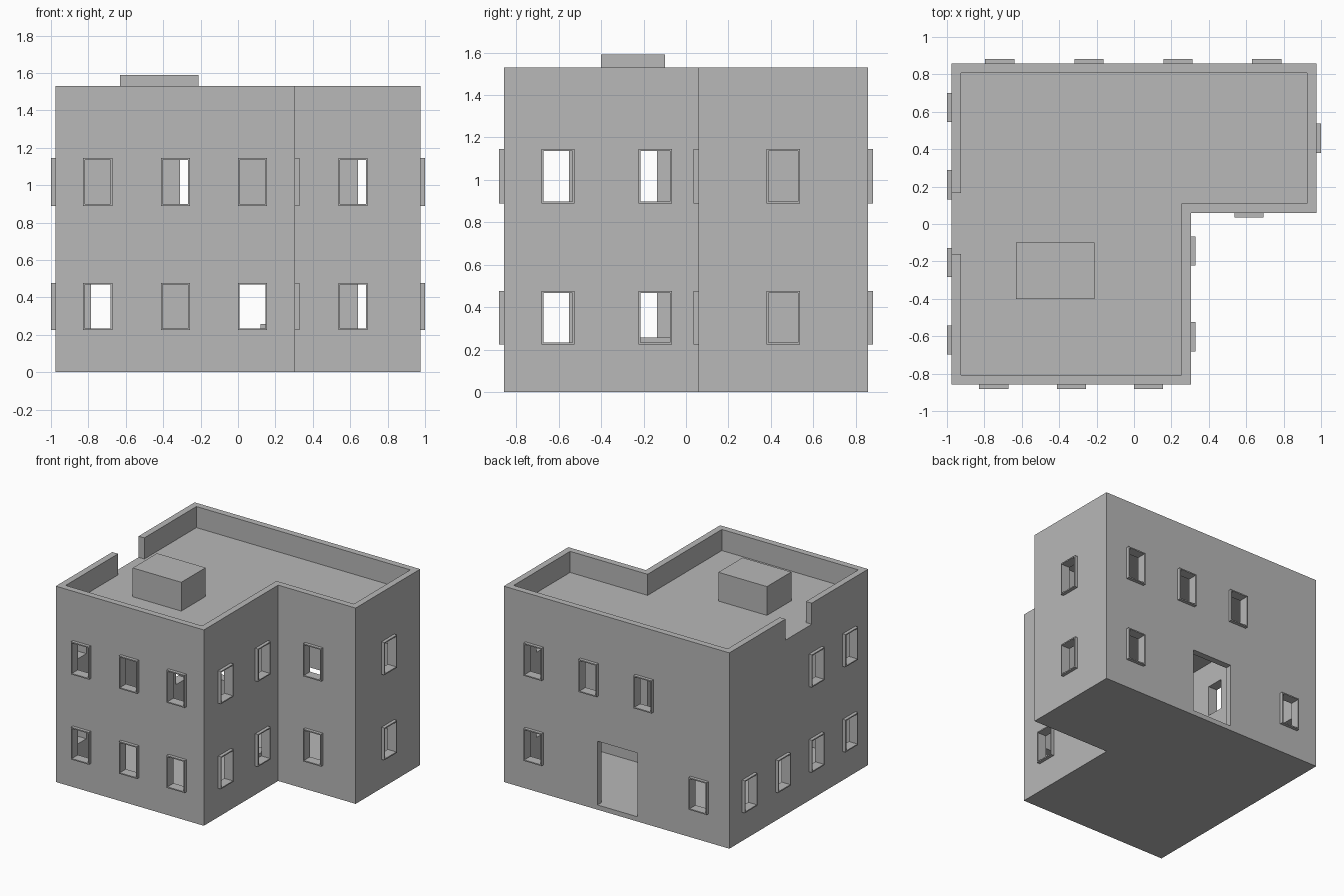
import bpy
import bmesh

if "Cube" in bpy.data.objects:
    bpy.data.objects.remove(bpy.data.objects["Cube"], do_unlink=True)

grey = bpy.data.materials.new("plain grey")
grey.use_nodes = True
COLOUR = (0.48, 0.48, 0.48, 1)
grey.diffuse_color = COLOUR
grey.node_tree.nodes["Principled BSDF"].inputs["Base Color"].default_value = COLOUR

WALL, ROOF, TOP, FLOOR = 0.05, 1.365, 1.53, 0.037
X, Y, NOTCH_X, NOTCH_Y = 0.975, 0.857, 0.305, 0.06
LIP = 0.025


def finish(name, bm):
    bmesh.ops.recalc_face_normals(bm, faces=bm.faces[:])
    mesh = bpy.data.meshes.new(name)
    bm.to_mesh(mesh)
    bm.free()
    mesh.materials.append(grey)
    obj = bpy.data.objects.new(name, mesh)
    bpy.context.collection.objects.link(obj)
    return obj


def add_box(bm, x0, x1, y0, y1, z0, z1):
    verts = bmesh.ops.create_cube(bm, size=1)["verts"]
    for v in verts:
        v.co.x = x1 if v.co.x > 0 else x0
        v.co.y = y1 if v.co.y > 0 else y0
        v.co.z = z1 if v.co.z > 0 else z0


def box(name, *bounds):
    bm = bmesh.new()
    add_box(bm, *bounds)
    return finish(name, bm)


def l_prism(name, inset, z0, z1):
    """L-shaped block, drawn in from the outer walls by inset."""
    a, b, nx, ny = X - inset, Y - inset, NOTCH_X - inset, NOTCH_Y + inset
    outline = [(-a, -b), (nx, -b), (nx, ny), (a, ny), (a, b), (-a, b)]
    bm = bmesh.new()
    face = bm.faces.new([bm.verts.new((x, y, z0)) for x, y in outline])
    side = bmesh.ops.extrude_face_region(bm, geom=[face])["geom"]
    for v in side:
        if isinstance(v, bmesh.types.BMVert):
            v.co.z = z1
    return finish(name, bm)


def cut(obj, cutter):
    mod = obj.modifiers.new("cut", "BOOLEAN")
    mod.operation = "DIFFERENCE"
    mod.solver = "EXACT"
    mod.object = cutter
    bpy.context.view_layer.update()
    graph = bpy.context.evaluated_depsgraph_get()
    mesh = bpy.data.meshes.new_from_object(obj.evaluated_get(graph))
    obj.modifiers.clear()
    obj.data = mesh
    bpy.data.objects.remove(cutter, do_unlink=True)


def wall_bounds(axis, plane, out, centre, half, inner, outer):
    """x and y limits of a slot through a wall, measured along its outward side."""
    depth = sorted((plane - out * inner, plane + out * outer))
    width = [centre - half, centre + half]
    return (*depth, *width) if axis == "x" else (*width, *depth)


# Window rows: wall axis, wall plane, outward sign, ground floor, upper floor
ROWS = [
    ("y", -Y, -1, (-0.75, -0.335, 0.077), (-0.75, -0.335, 0.077)),
    ("y", NOTCH_Y, -1, (0.615,), (0.615,)),
    ("x", NOTCH_X, 1, (-0.603, -0.145), (-0.603, -0.145)),
    ("x", X, 1, (0.458,), (0.458,)),
    ("y", Y, 1, (0.71, -0.718), (0.71, 0.235, -0.24)),
    ("x", -X, -1, (0.623, 0.21, -0.205, -0.62), (-0.205, -0.62)),
]
LEVELS = [(0.225, 0.477), (0.89, 1.145)]
HALF, TRIM = 0.078, 0.009

# Shell: walls, roof slab, parapet and ground slab
building = l_prism("building_shell", 0, 0, TOP)
cut(building, l_prism("parapet_space", WALL, ROOF, TOP + 0.1))
cut(building, l_prism("room_space", WALL, FLOOR, ROOF - 0.04))
cut(building, box("parapet_gap", -X - 0.1, -X + WALL + 0.02, -0.16, 0.165, ROOF, TOP + 0.1))

# Door and window openings
openings = bmesh.new()
add_box(openings, -0.18, 0.165, Y - 0.08, Y + 0.1, FLOOR, 0.535)
for axis, plane, out, *floors in ROWS:
    for centres, (z0, z1) in zip(floors, LEVELS):
        for c in centres:
            add_box(openings, *wall_bounds(axis, plane, out, c, HALF - TRIM / 2, 0.07, 0.05),
                    z0 + TRIM / 2, z1 - TRIM / 2)
cut(building, finish("openings", openings))

# Window frames standing proud of the walls
frames = bmesh.new()
for axis, plane, out, *floors in ROWS:
    for centres, (z0, z1) in zip(floors, LEVELS):
        for c in centres:
            for s in (-1, 1):
                add_box(frames, *wall_bounds(axis, plane, out, c + s * (HALF - TRIM / 2),
                                             TRIM / 2, WALL, LIP), z0, z1)
            for low in (z0, z1 - TRIM):
                add_box(frames, *wall_bounds(axis, plane, out, c, HALF - TRIM, WALL, LIP),
                        low, low + TRIM)
finish("window_frames", frames)

# Rooftop hut and indoor counter
box("rooftop_hut", -0.63, -0.21, -0.4, -0.1, ROOF - 0.01, 1.59)
box("indoor_counter", 0.12, 0.25, -0.25, 0, FLOOR - 0.01, 0.257)
